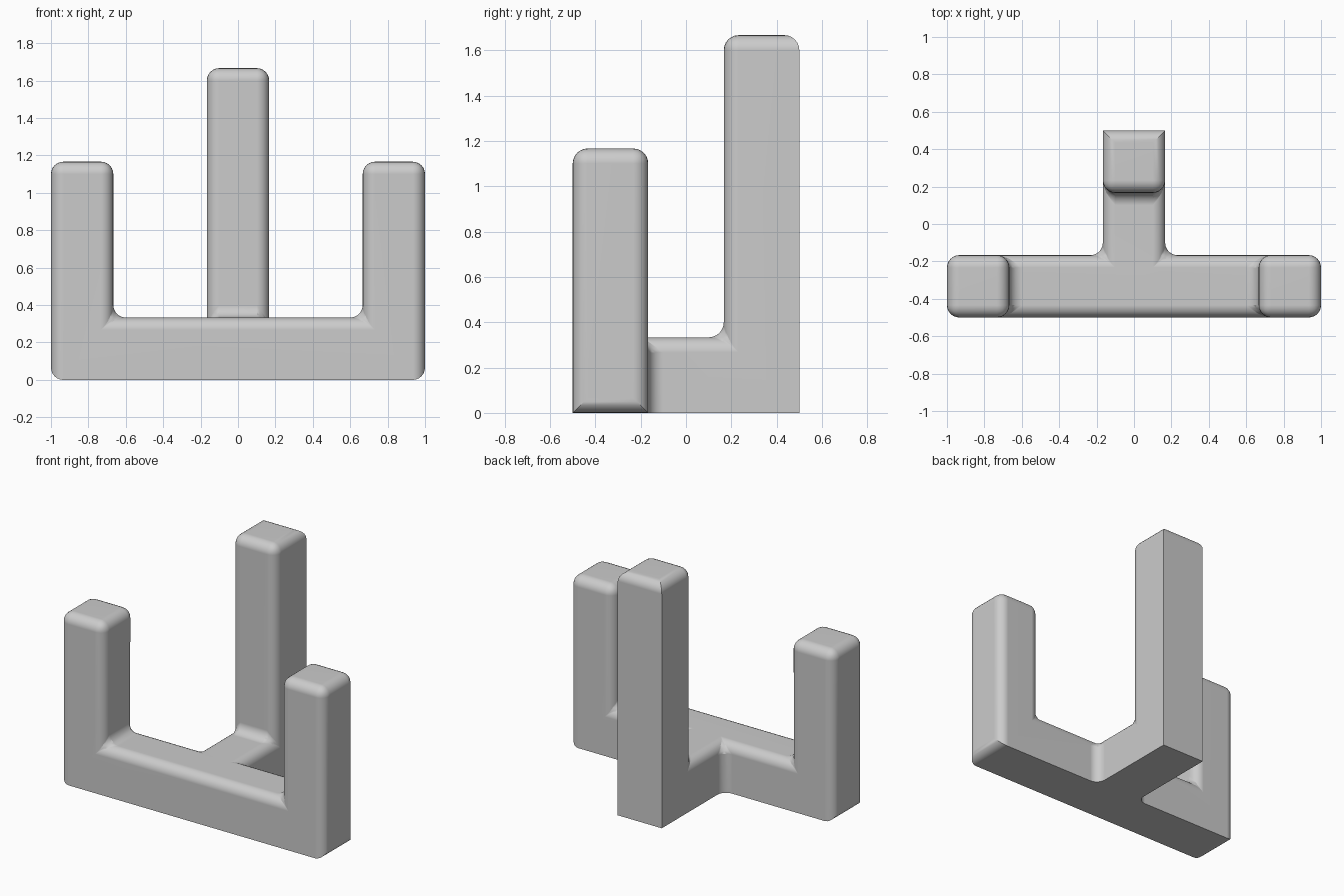
import bpy, bmesh, math

cube = bpy.data.objects.get("Cube")
if cube:
    bpy.data.objects.remove(cube, do_unlink=True)

U = 1 / 3            # thickness of every bar
ROUND = 0.066        # edge rounding radius
SIDE_TOP, REAR_TOP = 3.5 * U, 5 * U

grey = bpy.data.materials.new("plain_grey")
grey.use_nodes = True
colour = (0.6, 0.6, 0.6, 1)
grey.diffuse_color = colour
grey.node_tree.nodes["Principled BSDF"].inputs["Base Color"].default_value = colour

bm = bmesh.new()


def plan_face(x0, x1, y0, y1):
    corners = ((x0, y0), (x1, y0), (x1, y1), (x0, y1))
    return bm.faces.new([bm.verts.new((x, y, 0)) for x, y in corners])


def raise_faces(faces, height):
    """Extrude faces straight up and return the new top faces."""
    geom = bmesh.ops.extrude_face_region(bm, geom=faces)["geom"]
    bmesh.ops.translate(bm, vec=(0, 0, height),
                        verts=[g for g in geom if isinstance(g, bmesh.types.BMVert)])
    bmesh.ops.delete(bm, geom=[f for f in faces if f.is_valid], context='FACES_ONLY')
    return [g for g in geom if isinstance(g, bmesh.types.BMFace)]


# T-shaped plan: front bar in five pieces, then arm and rear pad
xs = (-1, -2 * U, -U / 2, U / 2, 2 * U, 1)
for x0, x1 in zip(xs, xs[1:]):
    plan_face(x0, x1, -0.5, -U / 2)
for y0 in (-U / 2, U / 2):
    plan_face(-U / 2, U / 2, y0, y0 + U)
bmesh.ops.remove_doubles(bm, verts=bm.verts, dist=0.001)

# Base, kept closed underneath by a copy of the plan
floor = list(bm.faces)
bmesh.ops.duplicate(bm, geom=floor + list(bm.edges) + list(bm.verts))
top = raise_faces(floor, U)
bmesh.ops.remove_doubles(bm, verts=bm.verts, dist=0.001)

# Two side posts and the tall rear post
side_pads = [f for f in top if abs(f.calc_center_median().x) > 0.7]
rear_pad = [f for f in top if f.calc_center_median().y > 0.2]
raise_faces(side_pads, SIDE_TOP - U)
raise_faces(rear_pad, REAR_TOP - U)
bmesh.ops.remove_doubles(bm, verts=bm.verts, dist=0.001)
bmesh.ops.recalc_face_normals(bm, faces=bm.faces)
bmesh.ops.dissolve_limit(bm, angle_limit=math.radians(1),
                         verts=bm.verts, edges=bm.edges)

# Round all edges but the underside outline and the rear uprights
weight = bm.edges.layers.float.new("bevel_weight_edge")
for e in bm.edges:
    a, b = (v.co for v in e.verts)
    mid = (a + b) / 2
    underside = mid.z < 0.01 and abs(mid.x) < 0.99
    rear_upright = mid.y > 0.49 and abs(a.z - b.z) > 0.1
    e[weight] = 0 if underside or rear_upright else 1

mesh = bpy.data.meshes.new("three_post_stand")
bm.to_mesh(mesh)
bm.free()
mesh.materials.append(grey)
stand = bpy.data.objects.new("three_post_stand", mesh)
bpy.context.collection.objects.link(stand)
bpy.ops.object.select_all(action='DESELECT')
stand.select_set(True)
bpy.context.view_layer.objects.active = stand

bevel = stand.modifiers.new("rounding", 'BEVEL')
bevel.limit_method = 'WEIGHT'
bevel.width = ROUND
bevel.segments = 6
bpy.ops.object.modifier_apply(modifier=bevel.name)
bpy.ops.object.shade_smooth_by_angle(angle=math.radians(30))
normals = stand.modifiers.new("flat_face_normals", 'WEIGHTED_NORMAL')
normals.keep_sharp = True
